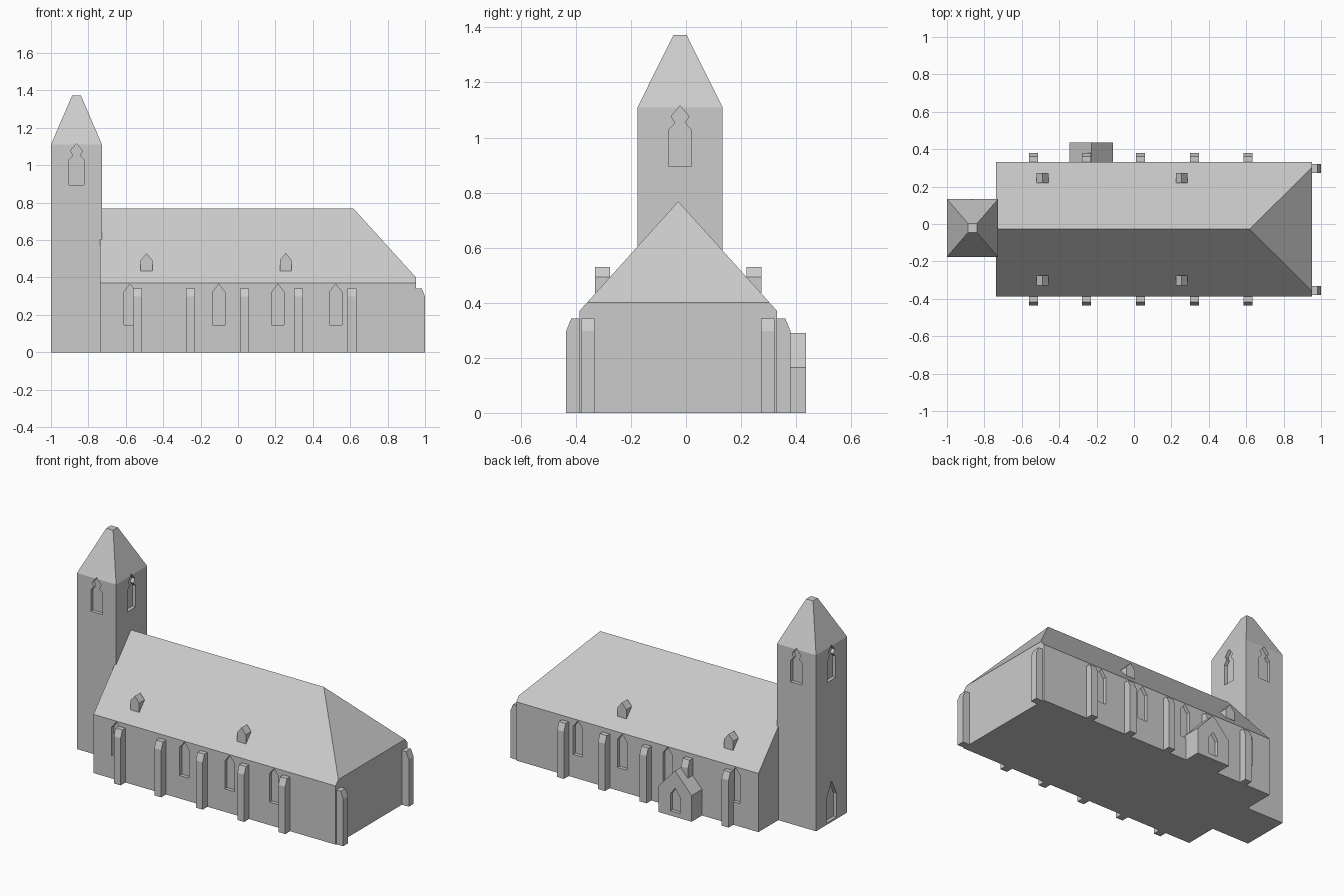
import bpy, bmesh
from mathutils import Vector

if "Cube" in bpy.data.objects:
    bpy.data.objects.remove(bpy.data.objects["Cube"])

stone = bpy.data.materials.new("grey stone")
stone.diffuse_color = (0.6, 0.6, 0.6, 1)
stone.use_nodes = True
stone.node_tree.nodes["Principled BSDF"].inputs["Base Color"].default_value = stone.diffuse_color

NAVE_Y = -0.028            # centre line of the nave
TX, TY = -0.8635, -0.0215  # centre of the tower


def add_prism(bm, pts, axis, a, b):
    """Extrude a (horizontal, z) outline along x or y from a to b."""
    def place(p, t):
        return (t, p[0], p[1]) if axis == 'x' else (p[0], t, p[1])
    lo = [bm.verts.new(place(p, a)) for p in pts]
    hi = [bm.verts.new(place(p, b)) for p in pts]
    bm.faces.new(lo)
    bm.faces.new(hi[::-1])
    for i in range(len(pts)):
        j = (i + 1) % len(pts)
        bm.faces.new((lo[j], lo[i], hi[i], hi[j]))


def finish(bm, name):
    bmesh.ops.recalc_face_normals(bm, faces=bm.faces)
    me = bpy.data.meshes.new(name)
    bm.to_mesh(me)
    bm.free()
    me.materials.append(stone)
    ob = bpy.data.objects.new(name, me)
    bpy.context.collection.objects.link(ob)
    return ob


def prism(name, pts, axis, a, b):
    bm = bmesh.new()
    add_prism(bm, pts, axis, a, b)
    return finish(bm, name)


def house(c, hw, base, eave, peak):
    """Pointed outline: used for windows, doors, dormers and gables."""
    return [(c - hw, base), (c + hw, base), (c + hw, eave), (c, peak), (c - hw, eave)]


def belfry(c):
    """Window outline with a diamond on top."""
    half = [(0.04, 0.895), (0.04, 1.03), (0.018, 1.053), (0.032, 1.077)]
    return [(c + x, z) for x, z in half] + [(c, 1.116)] + [(c - x, z) for x, z in half[::-1]]


def carve(ob, cuts):
    """Cut shallow recesses into an object."""
    bm = bmesh.new()
    for pts, axis, a, b in cuts:
        add_prism(bm, pts, axis, a, b)
    cutter = finish(bm, "recess_cutter")
    cutter.hide_render = True
    mod = ob.modifiers.new("recesses", 'BOOLEAN')
    mod.operation, mod.solver, mod.object = 'DIFFERENCE', 'EXACT', cutter
    dg = bpy.context.evaluated_depsgraph_get()
    me = bpy.data.meshes.new_from_object(ob.evaluated_get(dg))
    ob.modifiers.clear()
    ob.data = me
    bpy.data.objects.remove(cutter)


D = 0.022   # recess depth

# Nave: gabled body with the far end clipped into a hip
Y0, Y1, X0, X1 = -0.387, 0.331, -0.737, 0.952
bm = bmesh.new()
add_prism(bm, house(NAVE_Y, (Y1 - Y0) / 2, 0, 0.37, 0.768), 'x', X0, X1)
cut = bmesh.ops.bisect_plane(bm, geom=bm.verts[:] + bm.edges[:] + bm.faces[:],
                             plane_co=(0.618, 0, 0.768), plane_no=Vector((0.368, 0, 0.334)),
                             clear_outer=True)
bmesh.ops.holes_fill(bm, edges=[e for e in bm.edges if e.is_boundary])
nave = finish(bm, "nave")
cuts = []
for x in (-0.577, -0.103, 0.213, 0.522):
    w = house(x, 0.033, 0.145, 0.322, 0.365)
    cuts += [(w, 'y', Y0 - 0.05, Y0 + D), (w, 'y', Y1 - D, Y1 + 0.05)]
carve(nave, cuts)

# Tower with truncated pyramid spire
bm = bmesh.new()
rings = []
for hx, hy, z in ((0.1365, 0.1545, 0), (0.1365, 0.1545, 1.11), (0.024, 0.024, 1.372)):
    rings.append([bm.verts.new((TX + sx * hx, TY + sy * hy, z))
                  for sx, sy in ((-1, -1), (1, -1), (1, 1), (-1, 1))])
bm.faces.new(rings[0])
bm.faces.new(rings[2])
for lo, hi in zip(rings, rings[1:]):
    for i in range(4):
        j = (i + 1) % 4
        bm.faces.new((lo[i], lo[j], hi[j], hi[i]))
tower = finish(bm, "tower")
cuts = [(house(TY, 0.05, 0.012, 0.16, 0.26), 'x', -1.05, -1 + D)]   # door
for s in (-1, 1):
    ex, ey = TX + s * 0.1365, TY + s * 0.1545
    cuts.append((belfry(TY), 'x', *sorted((ex - s * D, ex + s * 0.05))))
    cuts.append((belfry(TX), 'y', *sorted((ey - s * D, ey + s * 0.05))))
carve(tower, cuts)


# Buttresses with a sloped outer shoulder
def buttress_outline(wall, s):
    return [(wall - s * 0.01, 0), (wall + s * 0.048, 0), (wall + s * 0.048, 0.298),
            (wall + s * 0.03, 0.342), (wall - s * 0.01, 0.342)]


for x in (-0.538, -0.255, 0.034, 0.324, 0.61):
    prism("front_buttress", buttress_outline(Y0, -1), 'x', x - 0.024, x + 0.024)
    prism("back_buttress", buttress_outline(Y1, 1), 'x', x - 0.024, x + 0.024)
for y in (-0.356, 0.297):
    prism("end_buttress", buttress_outline(X1, 1), 'y', y - 0.024, y + 0.024)

# Roof dormers, mirrored about the nave centre line
for x in (-0.489, 0.255):
    for s in (-1, 1):
        a, b = sorted((NAVE_Y + s * 0.302, NAVE_Y + s * 0.248))
        prism("dormer", house(x, 0.031, 0.435, 0.493, 0.53), 'y', a, b)

# Small side porch at the back
porch = prism("porch", house(-0.228, 0.116, 0, 0.165, 0.29), 'y', Y1 - 0.01, 0.435)
carve(porch, [(house(-0.228, 0.033, 0.03, 0.135, 0.18), 'y', 0.435 - D, 0.48)])
